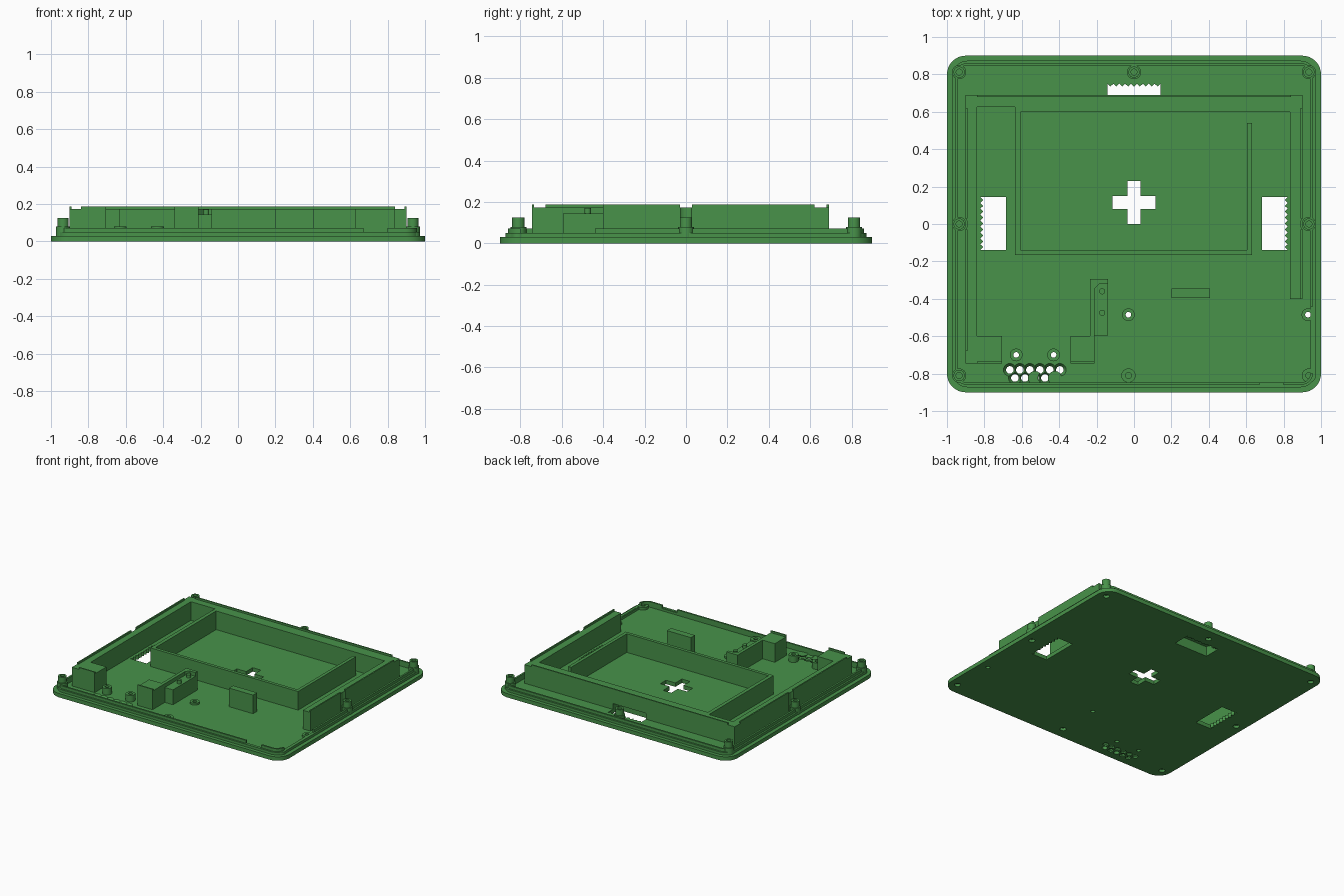
import bpy, bmesh, math

if "Cube" in bpy.data.objects:
    bpy.data.objects.remove(bpy.data.objects["Cube"])

green = bpy.data.materials.new("case green")
green.diffuse_color = (0.065, 0.29, 0.068, 1)
green.use_nodes = True
green.node_tree.nodes["Principled BSDF"].inputs["Base Color"].default_value = green.diffuse_color

FLOOR, TOP, RIM = 0.03, 0.174, 0.188


def prism(name, pts, z0, z1):
    """Extrude an outline between two heights."""
    bm = bmesh.new()
    face = bm.faces.new([bm.verts.new((x, y, z0)) for x, y in pts])
    ext = bmesh.ops.extrude_face_region(bm, geom=[face])
    for v in ext["geom"]:
        if isinstance(v, bmesh.types.BMVert):
            v.co.z = z1
    bmesh.ops.recalc_face_normals(bm, faces=bm.faces)
    me = bpy.data.meshes.new(name)
    bm.to_mesh(me)
    bm.free()
    me.materials.append(green)
    ob = bpy.data.objects.new(name, me)
    bpy.context.collection.objects.link(ob)
    return ob


def box(name, x0, x1, y0, y1, z0, z1):
    return prism(name, [(x0, y0), (x1, y0), (x1, y1), (x0, y1)], z0, z1)


def circle(x, y, r, n=24):
    return [(x + r * math.cos(2 * math.pi * i / n), y + r * math.sin(2 * math.pi * i / n))
            for i in range(n)]


def cyl(name, x, y, r, z0, z1, r_top=None):
    ob = prism(name, circle(x, y, r), z0, z1)
    if r_top:
        for v in ob.data.vertices:
            if v.co.z > (z0 + z1) / 2:
                v.co.x = x + (v.co.x - x) * r_top / r
                v.co.y = y + (v.co.y - y) * r_top / r
    return ob


def rounded(hx, hy, r, n=8):
    pts = []
    for k, (sx, sy) in enumerate([(1, 1), (-1, 1), (-1, -1), (1, -1)]):
        for i in range(n + 1):
            a = math.pi / 2 * (k + i / n)
            pts.append((sx * (hx - r) + r * math.cos(a), sy * (hy - r) + r * math.sin(a)))
    return pts


def cut(ob, *cutters):
    """Subtract helper shapes, then remove them."""
    for c in cutters:
        m = ob.modifiers.new("cut", 'BOOLEAN')
        m.operation, m.solver, m.object = 'DIFFERENCE', 'EXACT', c
        dg = bpy.context.evaluated_depsgraph_get()
        me = bpy.data.meshes.new_from_object(ob.evaluated_get(dg))
        ob.modifiers.clear()
        ob.data = me
        bpy.data.objects.remove(c)
    return ob


def smooth(ob):
    bpy.ops.object.select_all(action='DESELECT')
    ob.select_set(True)
    bpy.context.view_layer.objects.active = ob
    bpy.ops.object.shade_smooth_by_angle(angle=math.radians(30))


def zigzag(a0, a1, base, tip, teeth):
    """Saw-tooth edge as (along, across) pairs."""
    step = (a1 - a0) / teeth
    pts = [(a0, base)]
    for i in range(teeth):
        pts += [(a0 + (i + 0.5) * step, tip), (a0 + (i + 1) * step, base)]
    return pts


# Base plate
plate = prism("base_plate", rounded(1.0, 0.9, 0.1), 0, FLOOR)

# Cross opening in the floor
cross = [(-.035, 0), (.035, 0), (.035, .08), (.115, .08), (.115, .15), (.035, .15),
         (.035, .23), (-.035, .23), (-.035, .15), (-.115, .15), (-.115, .08), (-.035, .08)]
cut(plate, prism("c", cross, -.1, .1))

# Saw-toothed vents: left, right and back
for s in (-1, 1):
    edge = [(s * x, y) for y, x in zigzag(-.14, .145, .822, .806, 9)]
    cut(plate, prism("c", [(s * .684, -.14)] + edge + [(s * .684, .145)], -.1, .1))


def back_vent(z1):
    edge = zigzag(-.142, .142, .75, .735, 9)
    return prism("c", [(-.142, .62)] + edge + [(.142, .62)], -.1, z1)


cut(plate, back_vent(.1))

# Round connector openings, countersunk from inside
sockets = [(-.664 + i * .0535, -.78) for i in range(6)]
sockets += [(-.637 + i * .0535, -.823) for i in range(5)]
for x, y in sockets:
    cut(plate, cyl("c", x, y, .02, -.1, .1), cyl("c", x, y, .018, .008, .034, .037))

# Screw posts, low pads and standoffs
posts = [(-.935, .812), (.935, .812), (0, .812), (-.935, 0), (.935, 0), (-.935, -.81)]
pads = [(.935, -.81), (-.03, -.81)]
standoffs = [(-.63, -.7, .08), (-.43, -.7, .08), (-.03, -.485, .045), (.93, -.485, .045)]
for x, y in posts + pads:
    cut(plate, cyl("c", x, y, .022, -.1, .02))
for x, y, h in standoffs:
    cut(plate, cyl("c", x, y, .015, -.1, .1))
    smooth(cut(cyl("standoff", x, y, .034, FLOOR, h), cyl("c", x, y, .015, -.1, .2)))
for x, y in posts:
    smooth(cyl("post_base", x, y, .038, .025, .08))
    smooth(cut(cyl("screw_post", x, y, .03, .07, .125), cyl("c", x, y, .016, .09, .2)))
for x, y in pads:
    smooth(cut(cyl("screw_pad", x, y, .038, .025, .05), cyl("c", x, y, .016, .035, .2)))

# Perimeter ledge and taller lip with a front gap and an open right front side
ledge = cut(prism("edge_ledge", rounded(.97, .873, .08), .025, .05),
            prism("c", rounded(.95, .855, .06), -.1, .2))
lip = cut(prism("edge_lip", rounded(.957, .86, .065), .025, .072),
          prism("c", rounded(.943, .847, .05), -.1, .2),
          box("c", .67, .8, -1, -.8, .048, .2),
          box("c", .9, 1, -.8, -.44, .048, .2))
for ob in (plate, ledge, lip):
    smooth(ob)

# Outer housing walls, hollowed around the side posts and back vent
left = box("left_wall", -.9, -.84, -.745, .69, .025, TOP)
right = box("right_wall", .835, .9, -.4, .69, .025, TOP)
back = prism("back_wall", [(-.84, .69), (-.84, .625), (-.635, .625), (-.635, .6),
                           (.835, .6), (.835, .69)], .025, TOP)
cut(left, cyl("c", -.935, 0, .045, -.1, .3))
cut(right, cyl("c", .935, 0, .045, -.1, .3))
cut(back, back_vent(.075))

# Thin raised rims on the outer edges of the housing
box("left_rim", -.9, -.89, -.68, -.03, TOP, RIM)
box("left_rim", -.9, -.89, .03, .62, TOP, RIM)
box("right_rim", .89, .9, -.4, -.03, TOP, RIM)
box("right_rim", .89, .9, .03, .62, TOP, RIM)
box("back_rim", -.84, .84, .68, .69, TOP, RIM)

# Inner display frame
box("frame_front", -.635, .63, -.165, -.14, .025, TOP)
box("frame_left", -.635, -.607, -.14, .6, .025, TOP)
box("frame_right", .605, .63, -.14, .54, .025, TOP)

# Front corner blocks with their rims
for name, x0, x1 in (("left_block", -.84, -.705), ("center_block", -.34, -.21)):
    box(name, x0, x1, -.745, -.6, .025, TOP)
    box(name + "_rim", x0, x1, -.745, -.735, TOP, RIM)

# Bracket beside the center block: shelf, raised L edge, two pegs
box("bracket_shelf", -.21, -.14, -.595, -.32, .025, .145)
prism("bracket_edge", [(-.235, -.6), (-.21, -.6), (-.21, -.345), (-.185, -.32),
                       (-.14, -.32), (-.14, -.295), (-.235, -.295)], .025, TOP)
for y in (-.36, -.475):
    smooth(cyl("bracket_peg", -.17, y, .016, .14, .17))

# Free-standing support block
box("support_block", .2, .405, -.395, -.345, .025, TOP)
